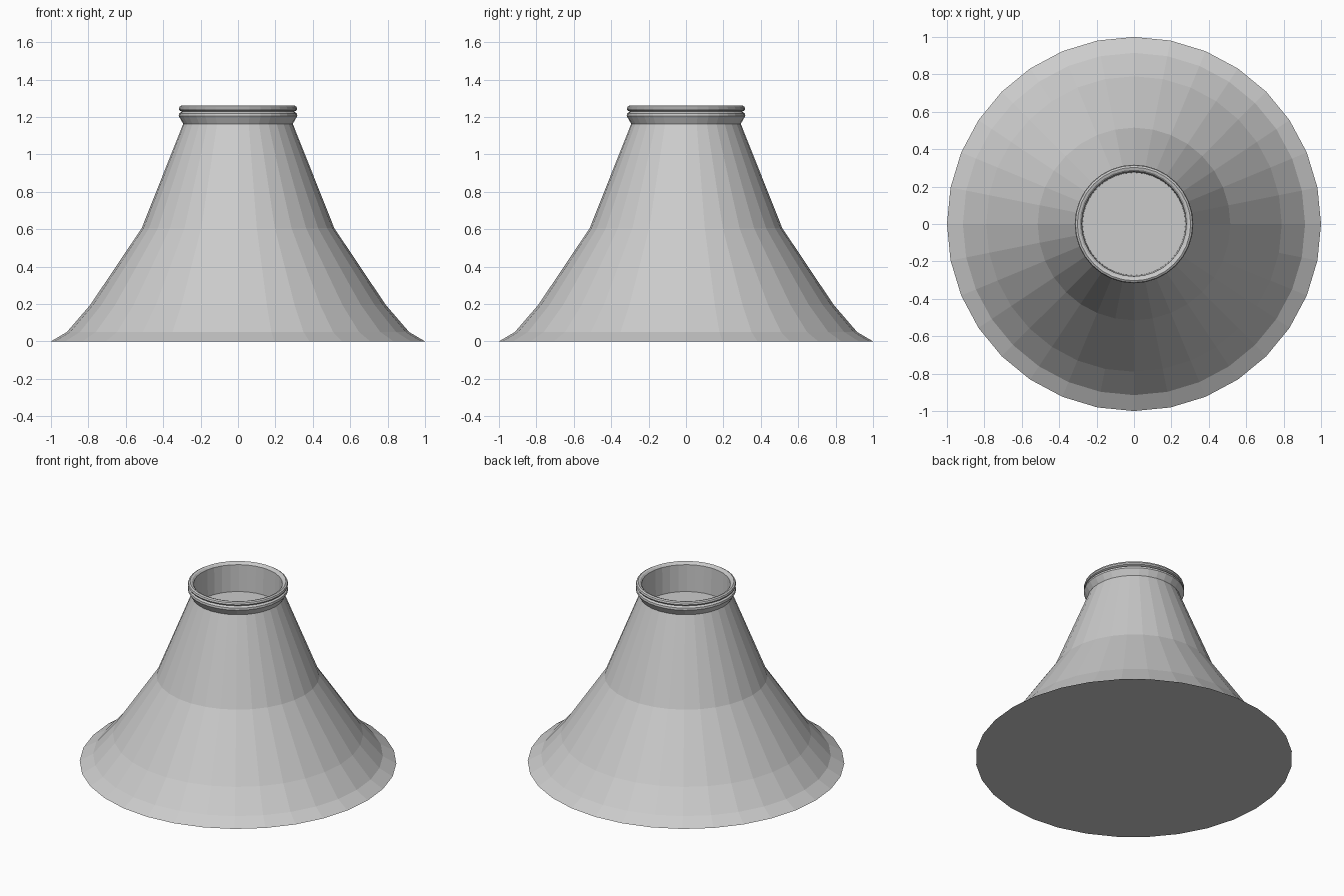
import bpy, bmesh, math

if "Cube" in bpy.data.objects:
    bpy.data.objects.remove(bpy.data.objects["Cube"])

SIDES = 32


def lathe(name, profile):
    """Revolve (radius, z) points about z; radius 0 closes with a flat cap."""
    bm = bmesh.new()
    rings = []
    for r, z in profile:
        rings.append([bm.verts.new((r * math.cos(2 * math.pi * i / SIDES),
                                    r * math.sin(2 * math.pi * i / SIDES), z))
                      for i in range(SIDES)])
    for a, b in zip(rings, rings[1:]):
        for i in range(SIDES):
            j = (i + 1) % SIDES
            bm.faces.new((a[i], a[j], b[j], b[i]))
    # flat base below, flat floor inside the neck
    bm.faces.new(rings[0][::-1])
    bm.faces.new(rings[-1])
    mesh = bpy.data.meshes.new(name)
    bm.to_mesh(mesh)
    bm.free()
    obj = bpy.data.objects.new(name, mesh)
    bpy.context.collection.objects.link(obj)
    return obj


flared_body = [(1.0, 0), (0.915, 0.05), (0.79, 0.195), (0.515, 0.605), (0.293, 1.163)]
collar = [(0.317, 1.205), (0.315, 1.219), (0.300, 1.228)]
rim_bead = [(0.313, 1.234), (0.317, 1.243), (0.313, 1.254), (0.303, 1.26), (0.29, 1.256)]
neck_recess = [(0.28, 1.245), (0.275, 1.06)]

lathe("flared_stand", flared_body + collar + rim_bead + neck_recess)
